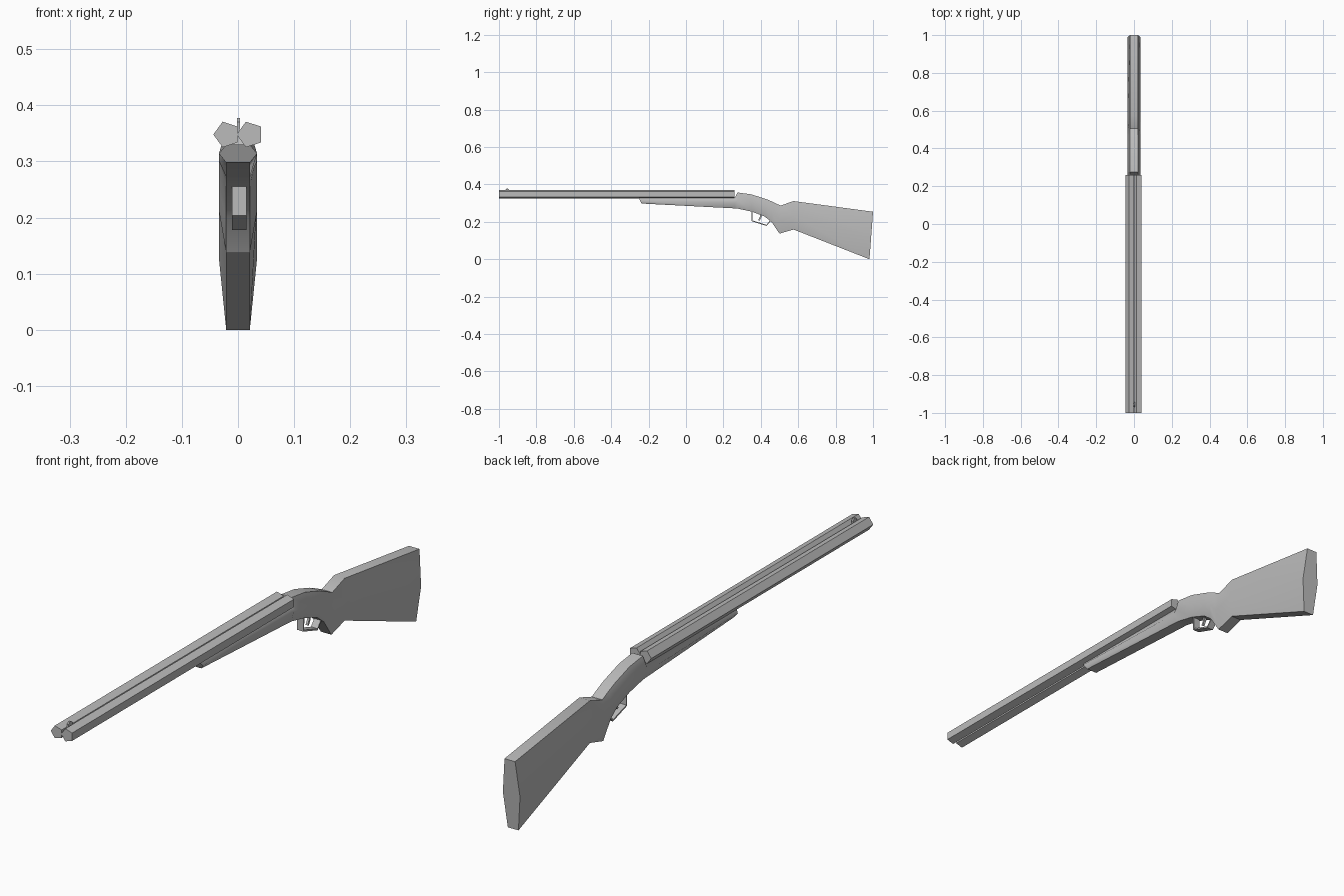
import bpy, bmesh, math
from mathutils import Vector

cube = bpy.data.objects.get("Cube")
if cube:
    bpy.data.objects.remove(cube, do_unlink=True)

grey = bpy.data.materials.new("mid_grey")
grey.use_nodes = True
grey.diffuse_color = (0.5, 0.5, 0.5, 1)
grey.node_tree.nodes["Principled BSDF"].inputs["Base Color"].default_value = (0.5, 0.5, 0.5, 1)


def loft(name, rings, soft_edges=None):
    """Skin closed rings of points into a capped solid.
    Edges running through the ring indices in soft_edges stay smooth."""
    bm = bmesh.new()
    loops = [[bm.verts.new(p) for p in ring] for ring in rings]
    n = len(loops[0])
    for a, b in zip(loops, loops[1:]):
        for i in range(n):
            j = (i + 1) % n
            bm.faces.new((a[i], a[j], b[j], b[i]))
    bm.faces.new(loops[0])
    bm.faces.new(loops[-1])
    bmesh.ops.recalc_face_normals(bm, faces=bm.faces)
    if soft_edges is not None:
        soft = {v for ring in loops for i, v in enumerate(ring) if i in soft_edges}
        for f in bm.faces:
            f.smooth = True
        for e in bm.edges:
            along_side = e.verts[0] in soft and e.verts[1] in soft
            on_end = any(len(f.verts) > 4 for f in e.link_faces)
            if on_end or (not along_side and e.calc_face_angle() > math.radians(30)):
                e.smooth = False
    mesh = bpy.data.meshes.new(name)
    bm.to_mesh(mesh)
    bm.free()
    mesh.materials.append(grey)
    obj = bpy.data.objects.new(name, mesh)
    bpy.context.collection.objects.link(obj)
    return obj


def strip(name, path, half_width, thickness, x=0.0):
    """Bent flat bar following a (y, z) path."""
    pts = [Vector(p) for p in path]
    rings = []
    for i, p in enumerate(pts):
        t = (pts[min(i + 1, len(pts) - 1)] - pts[max(i - 1, 0)]).normalized()
        off = Vector((-t.y, t.x)) * thickness / 2
        a, b = p + off, p - off
        rings.append([(x - half_width, *a), (x + half_width, *a),
                      (x + half_width, *b), (x - half_width, *b)])
    return loft(name, rings)


# Twin five-sided barrels
for name, cx in (("right_barrel", -0.02), ("left_barrel", 0.0215)):
    angles = [math.pi + k * math.tau / 5 for k in range(5)]
    loft(name, [[(cx + 0.024 * math.cos(a), y, 0.348 + 0.024 * math.sin(a)) for a in angles]
                for y in (-1, 0.26)])

# Stock: six-sided section, from fore-end to butt (top y, top z, bottom y, bottom z)
stations = [
    (-0.254, 0.330, -0.238, 0.298),
    (0.262, 0.330, 0.262, 0.272),
    (0.275, 0.357, 0.275, 0.271),
    (0.350, 0.347, 0.350, 0.255),
    (0.436, 0.319, 0.420, 0.229),
    (0.470, 0.304, 0.457, 0.200),
    (0.505, 0.287, 0.500, 0.137),
    (0.575, 0.311, 0.575, 0.159),
    (1.000, 0.254, 0.981, 0.000),
]
rings = []
for ty, tz, by, bz in stations:
    my, mz = (ty + by) / 2, (tz + bz) / 2
    rings.append([(-0.021, ty, tz), (0.021, ty, tz), (0.034, my, mz),
                  (0.021, by, bz), (-0.021, by, bz), (-0.034, my, mz)])
loft("stock", rings, soft_edges={2, 5})

# Trigger guard and trigger
strip("trigger_guard", [(0.352, 0.265), (0.352, 0.206), (0.430, 0.181), (0.456, 0.212)],
      0.013, 0.006, 0.002)
strip("trigger", [(0.399, 0.245), (0.400, 0.228), (0.390, 0.208)], 0.004, 0.008, 0.002)

# Front sight bead between the barrels
sight = [(-0.972, 0.345), (-0.968, 0.370), (-0.961, 0.377), (-0.952, 0.377),
         (-0.945, 0.370), (-0.942, 0.345)]
loft("front_sight", [[(x, y, z) for y, z in sight] for x in (-0.002, 0.004)])
